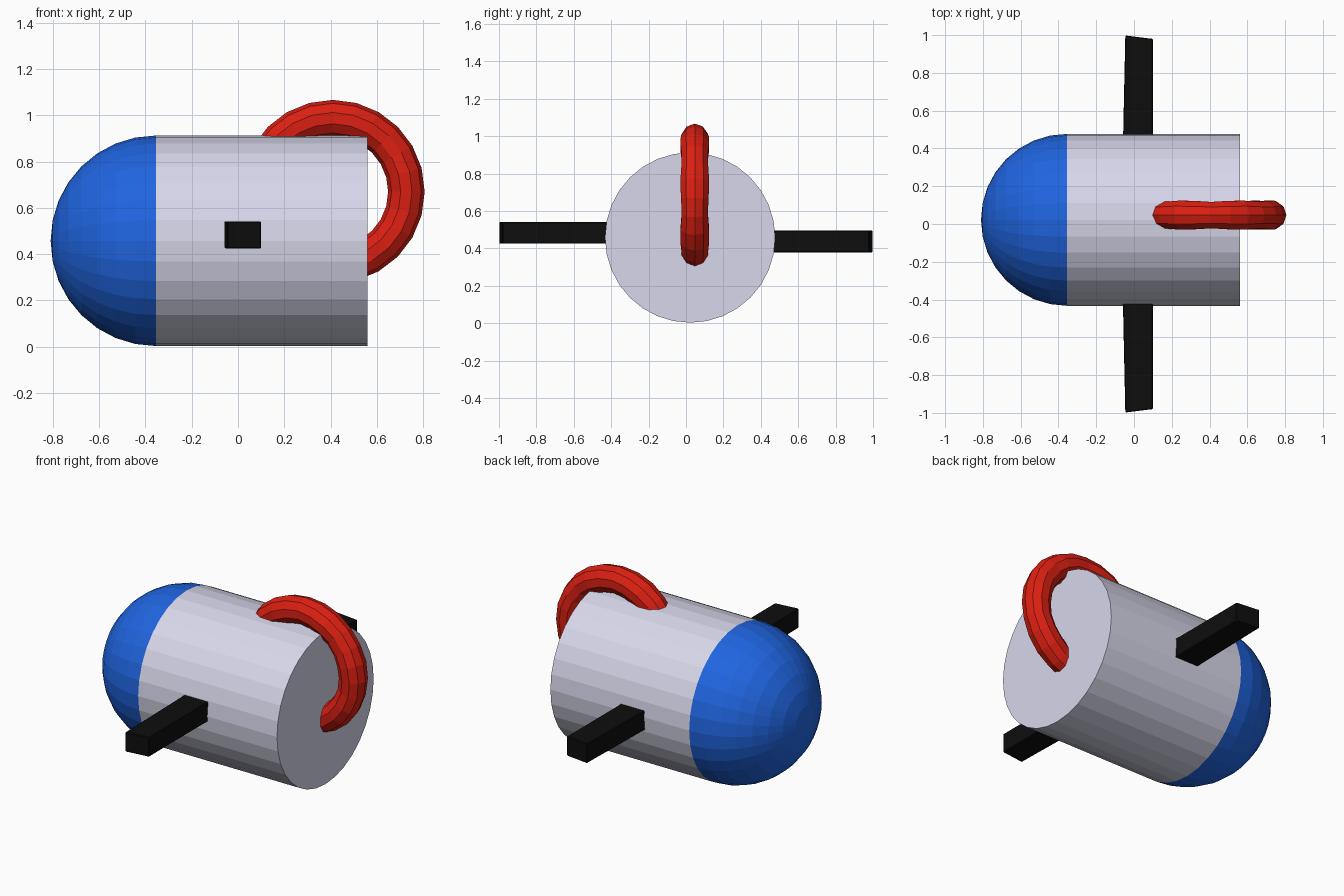
import bpy, bmesh, math
from mathutils import Matrix, Vector

if "Cube" in bpy.data.objects:
    bpy.data.objects.remove(bpy.data.objects["Cube"])

R = 0.455                 # body radius
CY, CZ = 0.022, 0.458     # body axis
X_DOME, X_END = -0.355, 0.56


def material(name, rgb):
    m = bpy.data.materials.new(name)
    m.diffuse_color = (*rgb, 1)
    m.use_nodes = True
    m.node_tree.nodes["Principled BSDF"].inputs["Base Color"].default_value = m.diffuse_color
    return m


def make(name, bm, mat):
    bmesh.ops.recalc_face_normals(bm, faces=bm.faces)
    mesh = bpy.data.meshes.new(name)
    bm.to_mesh(mesh)
    bm.free()
    ob = bpy.data.objects.new(name, mesh)
    bpy.context.collection.objects.link(ob)
    mesh.materials.append(mat)
    return ob


pale = material("pale_metal", (0.68, 0.68, 0.83))
blue = material("blue", (0.014, 0.13, 0.75))
red = material("red", (0.72, 0.014, 0.006))
black = material("black", (0.004, 0.004, 0.004))

# Main drum, lying along x
bm = bmesh.new()
length = X_END - X_DOME
bmesh.ops.create_cone(bm, cap_ends=True, segments=32, radius1=R, radius2=R, depth=length,
                      matrix=Matrix.Translation(((X_DOME + X_END) / 2, CY, CZ))
                      @ Matrix.Rotation(math.pi / 2, 4, 'Y'))
make("drum", bm, pale)

# Dome: the half of a sphere in front of the drum
bm = bmesh.new()
bmesh.ops.create_uvsphere(bm, u_segments=32, v_segments=16, radius=R,
                          matrix=Matrix.Translation((X_DOME, CY, CZ))
                          @ Matrix.Rotation(math.pi / 2, 4, 'Y'))
bmesh.ops.bisect_plane(bm, geom=bm.verts[:] + bm.edges[:] + bm.faces[:],
                       plane_co=(X_DOME, 0, 0), plane_no=(1, 0, 0), clear_outer=True)
make("dome", bm, blue)

# Handle: ring through the drum's upper rear edge, slightly uneven in thickness
bpy.ops.mesh.primitive_torus_add(major_segments=24, minor_segments=10, major_radius=0.318,
                                 minor_radius=0.079, location=(0.41, 0.047, 0.67),
                                 rotation=(math.pi / 2, 0, 0))
handle = bpy.context.object
handle.name = "handle"
handle.data.materials.append(red)
for v in handle.data.vertices:
    a = math.atan2(v.co.y, v.co.x)
    v.co.z *= 0.98 + 0.05 * math.sin(7 * a)


# Side bars: tapered plan outline extruded in height
def side_bar(name, side, zc):
    plan = [(-0.06, 0.35), (0.10, 0.35), (0.10, 0.98), (-0.046, 0.998)]
    bm = bmesh.new()
    face = bm.faces.new([bm.verts.new((x, side * y, zc - 0.058)) for x, y in plan])
    new = bmesh.ops.extrude_face_region(bm, geom=[face])["geom"]
    bmesh.ops.translate(bm, vec=Vector((0, 0, 0.116)),
                        verts=[v for v in new if isinstance(v, bmesh.types.BMVert)])
    ob = make(name, bm, black)
    bev = ob.modifiers.new("soft_edge", 'BEVEL')
    bev.width = 0.004
    bev.segments = 1


side_bar("front_bar", -1, 0.483)
side_bar("back_bar", 1, 0.437)
